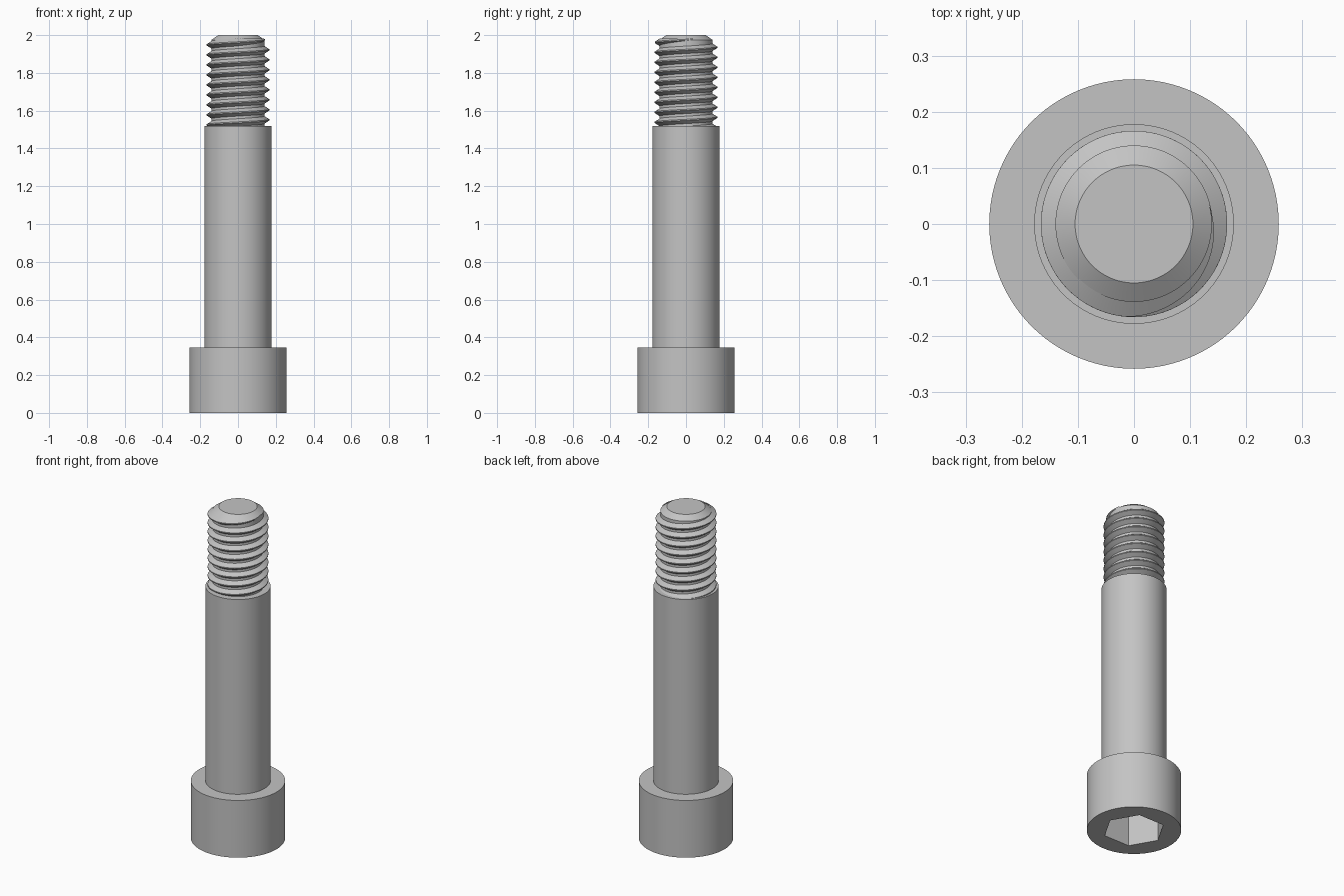
import bpy, bmesh, math

SEG = 96
PITCH = 0.053
ROOT_R, CREST_R = 0.14, 0.166

cube = bpy.data.objects.get("Cube")
if cube:
    bpy.data.objects.remove(cube, do_unlink=True)

steel = bpy.data.materials.new("grey steel")
steel.use_nodes = True
colour = (0.55, 0.55, 0.55, 1)
steel.diffuse_color = colour
steel.node_tree.nodes["Principled BSDF"].inputs["Base Color"].default_value = colour


def finish(bm, name):
    """Turn a bmesh into a smooth-shaded object with sharp edges."""
    bmesh.ops.recalc_face_normals(bm, faces=bm.faces[:])
    mesh = bpy.data.meshes.new(name)
    bm.to_mesh(mesh)
    bm.free()
    mesh.materials.append(steel)
    obj = bpy.data.objects.new(name, mesh)
    bpy.context.collection.objects.link(obj)
    bpy.ops.object.select_all(action='DESELECT')
    obj.select_set(True)
    bpy.context.view_layer.objects.active = obj
    bpy.ops.object.shade_smooth_by_angle(angle=math.radians(25))
    return obj


def ring(bm, radius, z, count=SEG):
    return [bm.verts.new((radius * math.cos(math.tau * i / count),
                          radius * math.sin(math.tau * i / count), z))
            for i in range(count)]


def bridge(bm, a, b):
    """Join two loops of equal length with quads."""
    n = len(a)
    for i in range(n):
        j = (i + 1) % n
        bm.faces.new((a[i], a[j], b[j], b[i]))


def lathe(name, profile):
    """Closed round solid from (radius, z) points."""
    bm = bmesh.new()
    rings = [ring(bm, r, z) for r, z in profile]
    for a, b in zip(rings, rings[1:]):
        bridge(bm, a, b)
    bm.faces.new(rings[0])
    bm.faces.new(rings[-1])
    return finish(bm, name)


# Head with a hexagonal socket in its underside
bm = bmesh.new()
rim, top = ring(bm, 0.258, 0), ring(bm, 0.258, 0.345)
mouth, floor = ring(bm, 0.17, 0, 6), ring(bm, 0.17, 0.2, 6)
bridge(bm, rim, top)
bm.faces.new(top)
bridge(bm, mouth, floor)
bm.faces.new(floor)
border = [e for e in bm.edges if all(abs(v.co.z) < 1e-6 for v in e.verts)]
bmesh.ops.triangle_fill(bm, edges=border, use_beauty=True, normal=(0, 0, -1))
finish(bm, "socket_head")

# Plain shoulder and chamfered thread core
lathe("shoulder", [(0.178, 0.3), (0.178, 1.52)])
lathe("thread_core", [(ROOT_R, 1.48), (ROOT_R, 1.975), (0.105, 2.0)])

# Right-handed helical ridge, fading into the core at the top end
bm = bmesh.new()
steps = 72
end = math.radians(15)
fade = math.radians(110)
start = end - 9.3 * math.tau
count = int(9.3 * steps)
previous = None
for i in range(count + 1):
    a = start + (end - start) * i / count
    z = 1.962 + PITCH * (a + math.pi / 2) / math.tau
    size = min(1, (end - a) / fade)
    root = ROOT_R - 0.002
    tip = root + (CREST_R - root) * size
    base = 0.004 + 0.017 * size
    section = [bm.verts.new((r * math.cos(a), r * math.sin(a), z + dz))
               for r, dz in ((root, -base), (tip, -0.003), (tip, 0.003), (root, base))]
    if previous:
        bridge(bm, previous, section)
    else:
        bm.faces.new(section)
    previous = section
bm.faces.new(previous)
finish(bm, "thread_ridge")
